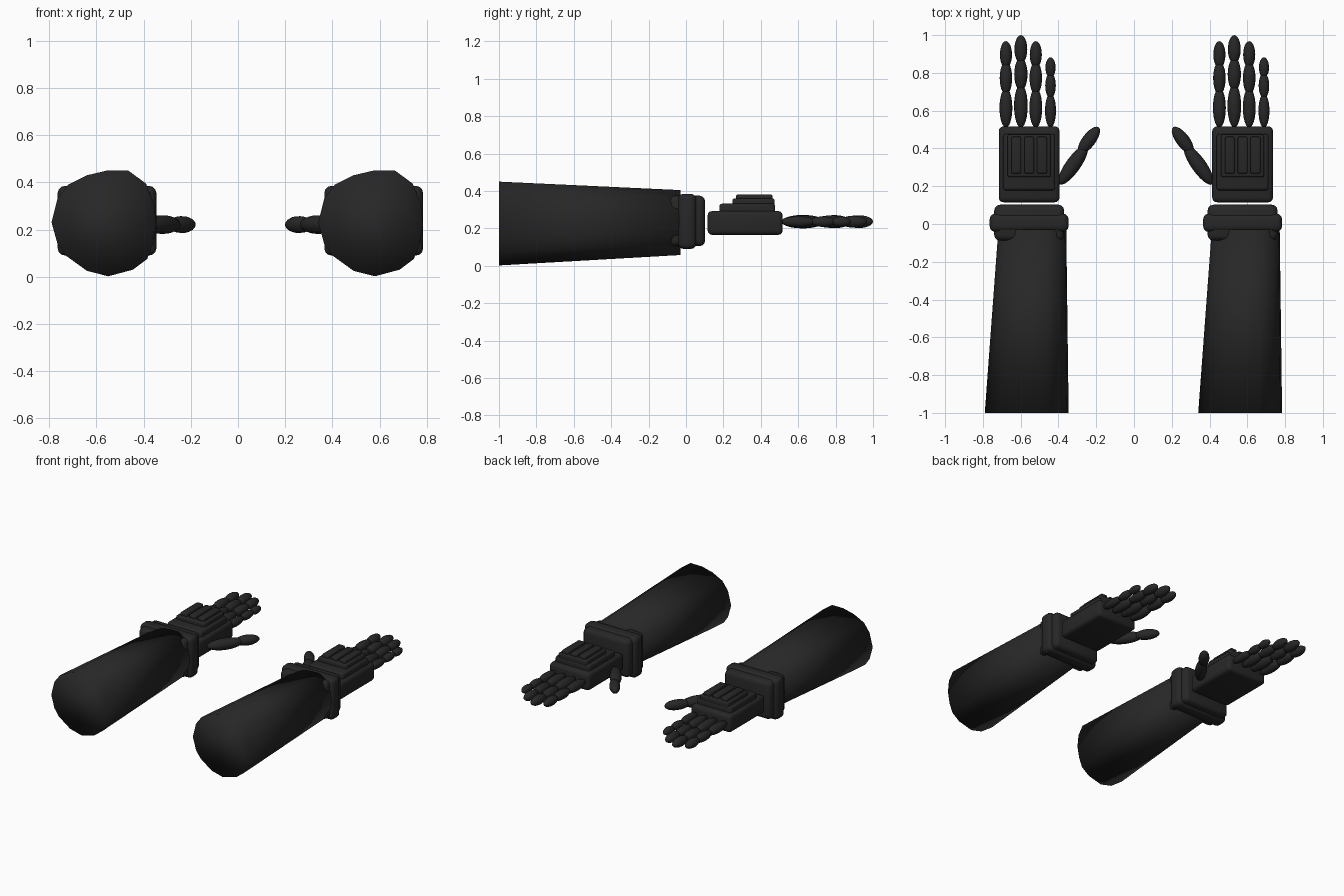
import bpy, bmesh, math
from mathutils import Matrix, Vector

if "Cube" in bpy.data.objects:
    bpy.data.objects.remove(bpy.data.objects["Cube"])

black = bpy.data.materials.new("matte black")
black.diffuse_color = (0.02, 0.02, 0.02, 1)
black.use_nodes = True
black.node_tree.nodes["Principled BSDF"].inputs["Base Color"].default_value = black.diffuse_color


def finish(name, bm, angle=None):
    bmesh.ops.recalc_face_normals(bm, faces=bm.faces)
    mesh = bpy.data.meshes.new(name)
    bm.to_mesh(mesh)
    bm.free()
    mesh.materials.append(black)
    ob = bpy.data.objects.new(name, mesh)
    bpy.context.collection.objects.link(ob)
    for p in mesh.polygons:
        p.use_smooth = True
    if angle:
        mesh.set_sharp_from_angle(angle=math.radians(angle))
    return ob


def box(name, lo, hi, bevel):
    """Rounded box between two corners."""
    lo, hi = Vector(lo), Vector(hi)
    bm = bmesh.new()
    bmesh.ops.create_cube(bm, size=1)
    for v in bm.verts:
        v.co = (lo + hi) / 2 + v.co * (hi - lo)
    bmesh.ops.bevel(bm, geom=bm.edges[:], offset=bevel, segments=3,
                    profile=0.5, affect='EDGES')
    return finish(name, bm, 40)


def capsule(name, a, b, r):
    """Ellipsoid finger bone stretched from a to b."""
    a, b = Vector(a), Vector(b)
    d = b - a
    bm = bmesh.new()
    bmesh.ops.create_uvsphere(bm, u_segments=16, v_segments=12, radius=1)
    rot = Vector((0, 0, 1)).rotation_difference(d).to_matrix().to_4x4()
    m = Matrix.Translation((a + b) / 2) @ rot @ Matrix.Diagonal((r, r, d.length / 2, 1))
    bmesh.ops.transform(bm, matrix=m, verts=bm.verts)
    return finish(name, bm)


# forearm outline at the elbow end, seen from the front (x about arm centre, z)
OUTLINE = [(-.235, .23), (-.21, .33), (-.165, .39), (-.085, .43), (0, .45),
           (.09, .45), (.165, .395), (.2, .31), (.209, .22), (.195, .14),
           (.17, .075), (.11, .03), (.005, .002), (-.085, .025),
           (-.175, .09), (-.21, .14)]


def forearm(name, cx):
    bm = bmesh.new()
    elbow = [bm.verts.new((cx + x, -1, z)) for x, z in OUTLINE]
    wrist = [bm.verts.new((cx + .015 + .81 * (x + .015), -.03, .232 + .775 * (z - .227)))
             for x, z in OUTLINE]
    n = len(OUTLINE)
    for i in range(n):
        j = (i + 1) % n
        bm.faces.new((elbow[i], elbow[j], wrist[j], wrist[i]))
    bm.faces.new(elbow)
    bm.faces.new(wrist[::-1])
    return finish(name, bm)


# finger: x offset, joint heights along y, radius
FINGERS = [
    ("index", -.123, ((.51, .72), (.685, .86), (.825, .968)), .034),
    ("middle", -.044, ((.51, .74), (.705, .88), (.85, 1.0)), .036),
    ("ring", .035, ((.51, .72), (.685, .86), (.825, .968)), .034),
    ("little", .113, ((.51, .69), (.665, .80), (.775, .882)), .029),
]

for side, cx, thumb in (("left", -.555, 1), ("right", .575, -1)):
    forearm(side + "_forearm", cx)

    # wrist cuff: long core with a wider band
    box(side + "_cuff_core", (cx - .185, -.088, .105), (cx + .185, .102, .375), .03)
    box(side + "_cuff_band", (cx - .209, -.042, .09), (cx + .209, .055, .385), .03)

    # palm with stacked armour plates
    box(side + "_palm", (cx - .161, .115, .165), (cx + .161, .517, .293), .025)
    box(side + "_hand_plate", (cx - .138, .178, .25), (cx + .138, .477, .332), .015)
    box(side + "_knuckle_plate", (cx - .114, .248, .31), (cx + .114, .474, .36), .01)
    for i in (-1, 0, 1):
        x = cx + i * .068
        box(f"{side}_hand_rib_{i + 2}", (x - .026, .268, .34), (x + .026, .462, .381), .008)

    # fingers
    for name, dx, bones, r in FINGERS:
        for i, (y0, y1) in enumerate(bones):
            capsule(f"{side}_{name}_finger_{i + 1}", (cx + dx, y0, .236),
                    (cx + dx, y1, .236), r - .001 * i)

    # thumb
    capsule(side + "_thumb_base", (cx + thumb * .160, .21, .221),
            (cx + thumb * .305, .415, .221), .040)
    capsule(side + "_thumb_tip", (cx + thumb * .265, .375, .221),
            (cx + thumb * .368, .512, .221), .036)
